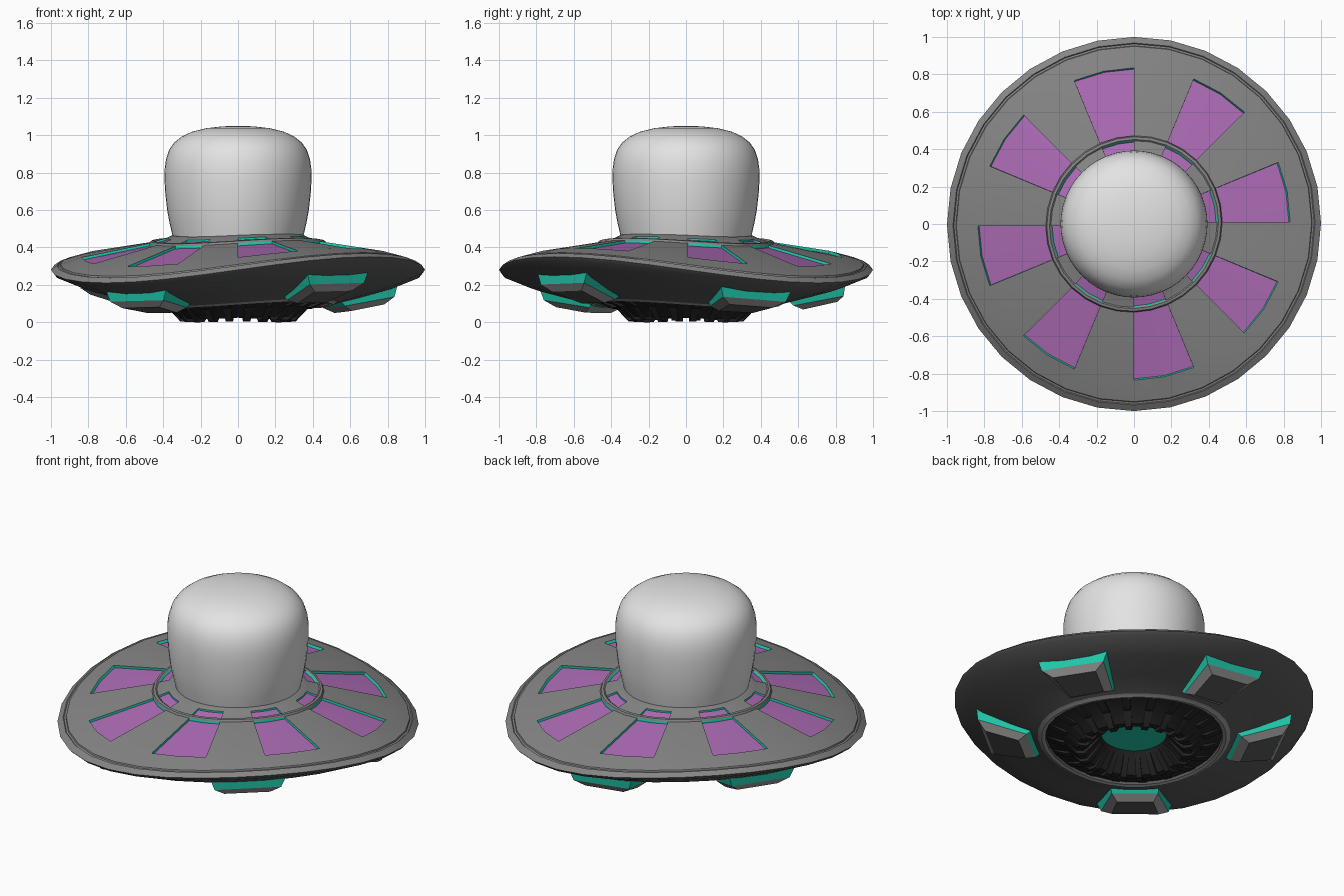
import bpy, bmesh, math

if "Cube" in bpy.data.objects:
    bpy.data.objects.remove(bpy.data.objects["Cube"])

def mat(name, rgb):
    m = bpy.data.materials.new(name)
    m.diffuse_color = (*rgb, 1)
    m.use_nodes = True
    m.node_tree.nodes["Principled BSDF"].inputs["Base Color"].default_value = m.diffuse_color
    return m

GREY = mat("hull grey", (0.235, 0.24, 0.235))
DARK = mat("underside dark grey", (0.10, 0.105, 0.102))
LIGHT = mat("trim light grey", (0.34, 0.34, 0.335))
PURPLE = mat("panel purple", (0.42, 0.15, 0.47))
TEAL = mat("glow teal", (0.015, 0.60, 0.42))
WHITE = mat("dome pale grey", (0.77, 0.77, 0.77))
BLACK = mat("engine black", (0.018, 0.018, 0.018))
TWIST = 0.14

def polar(r, a, z):
    return (r * math.cos(a), r * math.sin(a), z)

def lathe(bm, profile, segs, mats=None, skip=None):
    """Revolve (r, z) points; mats gives a material per band, skip leaves holes."""
    rings = [[bm.verts.new(polar(r, 2 * math.pi * i / segs, z)) for i in range(segs)]
             for r, z in profile]
    for j in range(len(rings) - 1):
        for i in range(segs):
            if skip and skip(j, i):
                continue
            k = (i + 1) % segs
            f = bm.faces.new((rings[j][i], rings[j][k], rings[j + 1][k], rings[j + 1][i]))
            f.material_index = mats[j] if mats else 0

def wedge(bm, layers, wall_mats, cap_mat, n):
    """Stack ring-sector outlines (r_in, z_in, r_out, z_out, a0, a1), cap the last."""
    loops = []
    for ri, zi, ro, zo, a0, a1 in layers:
        ang = [a0 + (a1 - a0) * t / n for t in range(n + 1)]
        loops.append([bm.verts.new(polar(ro, a, zo)) for a in ang] +
                     [bm.verts.new(polar(ri, a, zi)) for a in reversed(ang)])
    m = 2 * n + 2
    for j, wm in enumerate(wall_mats):
        for i in range(m):
            k = (i + 1) % m
            f = bm.faces.new((loops[j][i], loops[j][k], loops[j + 1][k], loops[j + 1][i]))
            f.material_index = wm
    last = loops[-1]
    for i in range(n):
        f = bm.faces.new((last[i], last[i + 1], last[m - 2 - i], last[m - 1 - i]))
        f.material_index = cap_mat

def finish(bm, name, mats, smooth=None, twist=TWIST):
    bmesh.ops.remove_doubles(bm, verts=bm.verts, dist=0.0002)
    bmesh.ops.recalc_face_normals(bm, faces=bm.faces)
    # the saucer is slightly twisted along x
    for v in bm.verts:
        x, y, z = v.co
        v.co = (x, y + twist * x * (z - .25), z - twist * x * y)
    me = bpy.data.meshes.new(name)
    bm.to_mesh(me)
    bm.free()
    for m in mats:
        me.materials.append(m)
    ob = bpy.data.objects.new(name, me)
    bpy.context.collection.objects.link(ob)
    if smooth:
        bpy.ops.object.select_all(action='DESELECT')
        ob.select_set(True)
        bpy.context.view_layer.objects.active = ob
        bpy.ops.object.shade_smooth_by_angle(angle=math.radians(smooth))
    return ob

# Saucer hull with eight large and eight small sunken panels
SEGS = 32
STEP = 2 * math.pi / SEGS
profile = [(0, .465), (.352, .465), (.385, .449), (.445, .432), (.452, .437), (.466, .434),
           (.472, .422), (.835, .347), (.95, .309), (.953, .301), (.963, .298), (.968, .303),
           (1, .28), (.985, .262), (.84, .198), (.68, .147), (.53, .105), (.508, .092),
           (.487, .096), (.47, .16), (0, .2)]
panel_bands = (2, 6)
band_mats = [0] * 12 + [1] * 4 + [4] * 2 + [1] * 2
bm = bmesh.new()
lathe(bm, profile, SEGS, band_mats, lambda j, i: j in panel_bands and i % 4 < 2)
for j, depth in zip(panel_bands, (.01, .014)):
    (ri, zi), (ro, zo) = profile[j], profile[j + 1]
    for k in range(8):
        a0 = 4 * k * STEP
        a1 = a0 + 2 * STEP
        wedge(bm, [(ri, zi, ro, zo, a0, a1),
                   (ri, zi - depth, ro - .007, zo - depth, a0, a1)], [3], 2, 2)
finish(bm, "saucer_hull", [GREY, DARK, PURPLE, TEAL, LIGHT], 30)

# Dome
bm = bmesh.new()
lathe(bm, [(.345, .44), (.352, .47), (.366, .53), (.379, .6), (.389, .69), (.393, .76),
           (.392, .82), (.385, .87), (.369, .92), (.342, .96), (.302, .992), (.247, 1.018),
           (.17, 1.037), (.085, 1.047), (0, 1.05)], 48)
finish(bm, "dome", [WHITE], 60, 0)

# Five landing pods under the hull
for n, deg in enumerate([26.5, 91, 155, 230, 309]):
    c = math.radians(deg)
    layers = []
    for ri, zi, ro, zo, half in [(.55, .135, .875, .225, 14), (.59, .098, .862, .160, 12.5),
                                 (.635, .076, .82, .122, 9)]:
        h = math.radians(half)
        layers.append((ri, zi, ro, zo, c - h, c + h))
    bm = bmesh.new()
    wedge(bm, layers, [0, 1], 2, 1)
    finish(bm, f"landing_pod_{n + 1}", [TEAL, LIGHT, DARK])

# Engine funnel
bm = bmesh.new()
lathe(bm, [(.486, .112), (.39, .088), (.315, .024), (.275, .024), (.18, .125), (.18, .15)], SEGS)
finish(bm, "engine_funnel", [BLACK], 30)

# Engine ribs: one stepped profile repeated around the funnel
RIBS = 20
rib = [(.478, .105), (.40, .075), (.375, .075), (.31, .006), (.27, .006), (.235, .045),
       (.215, .07), (.185, .11), (.28, .06), (.31, .05), (.39, .11), (.478, .125)]
bm = bmesh.new()
for k in range(RIBS):
    a = 2 * math.pi * (k + .5) / RIBS
    ca, sa = math.cos(a), math.sin(a)
    sides = []
    for s in (-1, 1):
        w = [s * (.008 + .032 * r) for r, z in rib]
        sides.append([bm.verts.new((r * ca - t * sa, r * sa + t * ca, z))
                      for (r, z), t in zip(rib, w)])
    bm.faces.new(sides[0])
    bm.faces.new(sides[1])
    for i in range(len(rib)):
        j = (i + 1) % len(rib)
        bm.faces.new((sides[0][i], sides[0][j], sides[1][j], sides[1][i]))
finish(bm, "engine_ribs", [BLACK])

# Glowing engine core
bm = bmesh.new()
lathe(bm, [(0, .125), (.185, .125), (.185, .14), (0, .14)], SEGS)
finish(bm, "engine_core", [TEAL])
